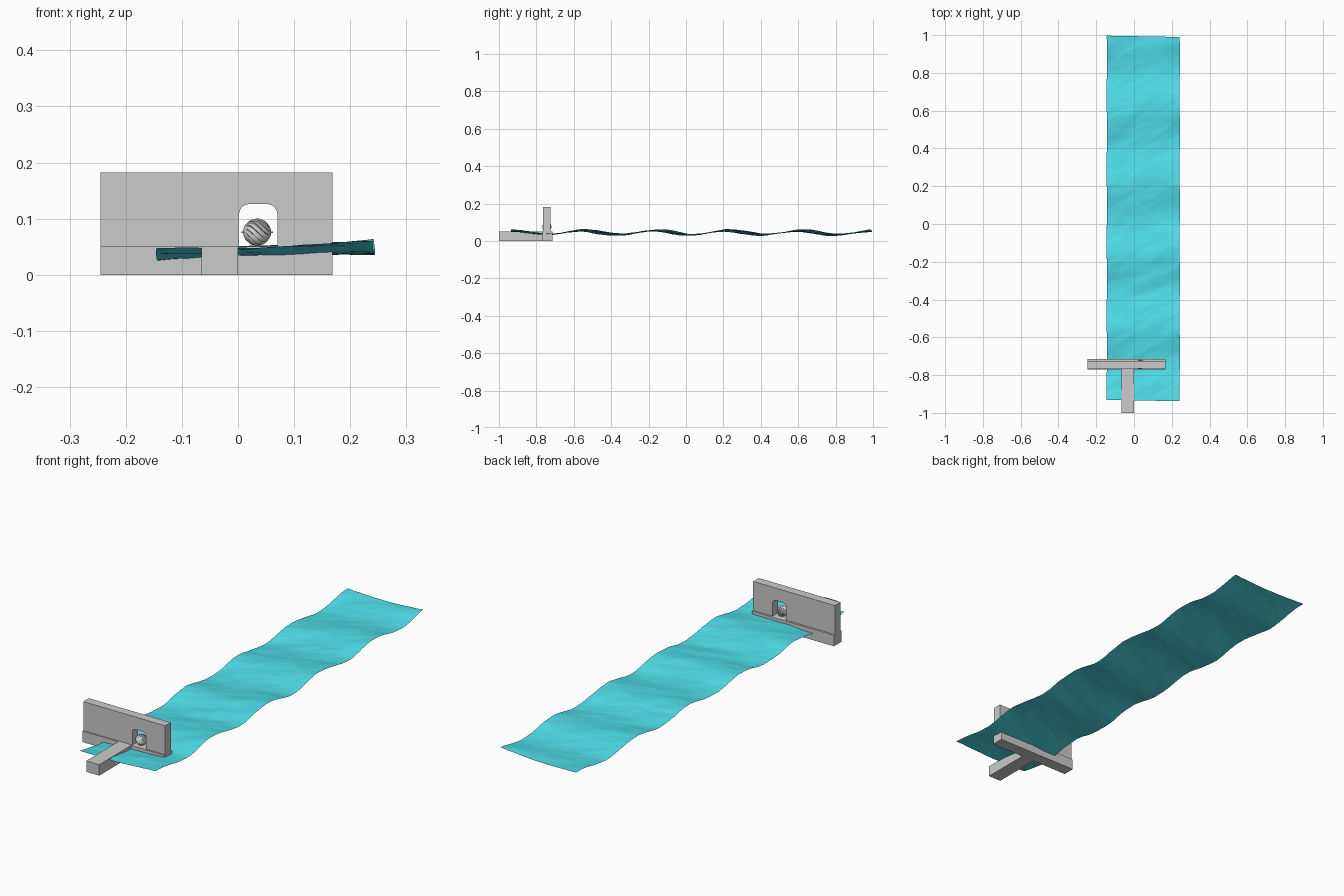
import bpy, bmesh, math
from mathutils import Vector, noise

if "Cube" in bpy.data.objects:
    bpy.data.objects.remove(bpy.data.objects["Cube"])


def finish(name, bm, smooth=None, recalc=True):
    if recalc:
        bmesh.ops.recalc_face_normals(bm, faces=bm.faces)
    me = bpy.data.meshes.new(name)
    bm.to_mesh(me)
    bm.free()
    ob = bpy.data.objects.new(name, me)
    bpy.context.collection.objects.link(ob)
    if smooth is not None:
        bpy.ops.object.select_all(action='DESELECT')
        bpy.context.view_layer.objects.active = ob
        ob.select_set(True)
        bpy.ops.object.shade_smooth_by_angle(angle=math.radians(smooth))
    return ob


def extrude_profile(name, pts, direction):
    bm = bmesh.new()
    face = bm.faces.new([bm.verts.new(p) for p in pts])
    new = bmesh.ops.extrude_face_region(bm, geom=[face])['geom']
    verts = [v for v in new if isinstance(v, bmesh.types.BMVert)]
    bmesh.ops.translate(bm, verts=verts, vec=direction)
    return finish(name, bm)


# T-shaped footing: cross beam plus walkway leg
X0, X1 = -0.245, 0.168
foot = [(X0, -0.77), (-0.065, -0.77), (-0.065, -1.0), (0.0, -1.0),
        (0.0, -0.77), (X1, -0.77), (X1, -0.715), (X0, -0.715)]
extrude_profile("dam_footing", [(x, y, 0) for x, y in foot], (0, 0, 0.05))

# Dam wall with a round-cornered gate opening
G0, G1, GZ, R = 0.002, 0.07, 0.126, 0.018
arch = [(G0, 0.05)]
for cx, start in ((G0 + R, 180), (G1 - R, 90)):
    for i in range(7):
        a = math.radians(start - 15 * i)
        arch.append((cx + R * math.cos(a), GZ - R + R * math.sin(a)))
arch.append((G1, 0.05))
outline = [(X0, 0.05)] + arch + [(X1, 0.05), (X1, 0.182), (X0, 0.182)]
extrude_profile("dam_wall", [(x, -0.764, z) for x, z in outline], (0, 0.04, 0))

# Ball turbine with spiral ridges, turning about x
C = Vector((0.034, -0.744, 0.076))
bm = bmesh.new()
NU, NV, BLADES = 96, 20, 12
rings = []
for j in range(1, NV):
    t = math.pi * j / NV
    ring = []
    for i in range(NU):
        p = 2 * math.pi * i / NU
        saw = (BLADES * p / (2 * math.pi) + 1e-4) % 1.0
        r = 0.0215 + 0.0035 * saw * math.sin(t)
        a = p + 1.1 * math.cos(t)
        ring.append(bm.verts.new(C + Vector((0.025 * math.cos(t),
                    r * math.sin(t) * math.cos(a), r * math.sin(t) * math.sin(a)))))
    rings.append(ring)
for a, b in zip(rings, rings[1:]):
    for i in range(NU):
        k = (i + 1) % NU
        bm.faces.new((a[i], a[k], b[k], b[i]))
bm.faces.new(rings[0])
bm.faces.new(rings[-1])
finish("turbine_ball", bm, 35)

# Turbine axle
bpy.ops.mesh.primitive_cylinder_add(vertices=12, radius=0.0015, depth=0.056,
                                    location=C, rotation=(0, math.pi / 2, 0))
bpy.context.object.name = "turbine_axle"

# River surface: long rolling waves plus small ripples
bm = bmesh.new()
NX, NY = 40, 200
grid = []
for j in range(NY + 1):
    row = []
    for i in range(NX + 1):
        u = i / NX
        x = -0.144 + 0.386 * u
        y = -0.931 + 1.928 * j / NY - 0.007 * u
        s = (x - 0.049) / 0.193
        amp = 0.007 + 0.005 * s * s
        z = 0.044 + 0.0055 * s + amp * math.cos(2 * math.pi * (y + 0.56 - 0.12 * x) / 0.388)
        # ripples stretched along the diagonal
        q = Vector((7 * (x + y * 0.3), 13 * (y - 0.5 * x), 0.4))
        z += 0.004 * noise.noise(q) + 0.0015 * noise.noise(q * 2.7)
        x += 0.002 * math.sin(2 * math.pi * y / 0.388)
        row.append(bm.verts.new((x, y, z)))
    grid.append(row)
for a, b in zip(grid, grid[1:]):
    for i in range(NX):
        bm.faces.new((a[i], a[i + 1], b[i + 1], b[i]))
water = finish("river_water", bm, 60, recalc=False)
mat = bpy.data.materials.new("water_blue")
mat.diffuse_color = (0.08, 0.75, 0.84, 1)
mat.use_nodes = True
mat.node_tree.nodes["Principled BSDF"].inputs["Base Color"].default_value = mat.diffuse_color
water.data.materials.append(mat)
